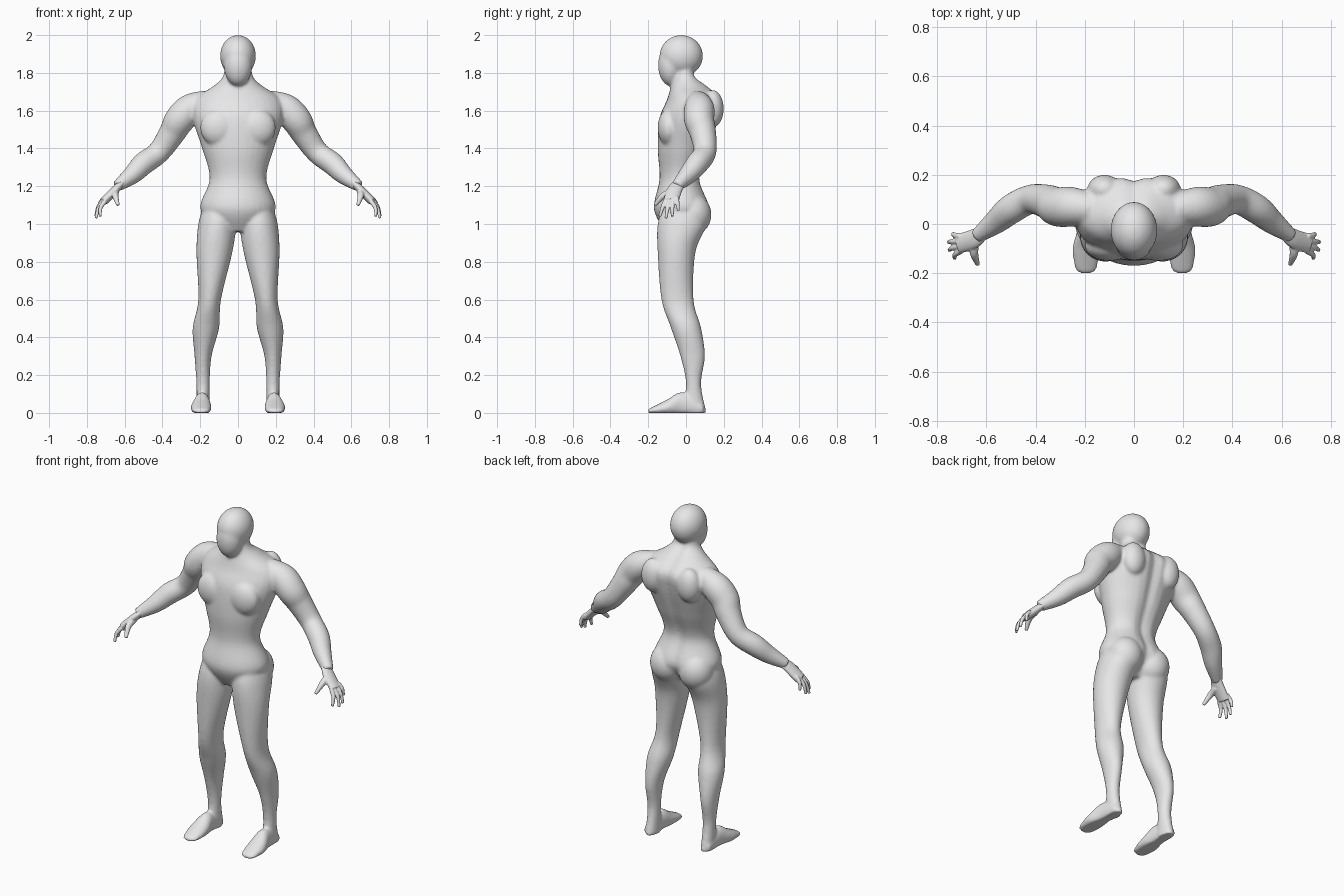
import bpy, bmesh
from math import sin, cos, pi, exp
from mathutils import Vector, Matrix

cube = bpy.data.objects.get("Cube")
if cube:
    bpy.data.objects.remove(cube)

SIDES = 32
GREY = (.8, .8, .8, 1)
skin = bpy.data.materials.new("light_grey")
skin.use_nodes = True
skin.diffuse_color = GREY
skin.node_tree.nodes["Principled BSDF"].inputs["Base Color"].default_value = GREY
circle = [(cos(2 * pi * i / SIDES), sin(2 * pi * i / SIDES)) for i in range(SIDES)]


def spline(rows, steps=6):
    """Resample rows of numbers with a smooth curve through them."""
    rows = [Vector(row) for row in rows]
    padded = [rows[0], *rows, rows[-1]]
    result = []
    for before, start, end, after in zip(padded, padded[1:], padded[2:], padded[3:]):
        leave, arrive = (end - before) / 2, (after - start) / 2
        for step in range(steps):
            t = step / steps
            ease = t * t * (3 - 2 * t)
            result.append(start.lerp(end, ease) + leave * (t * (1 - t) * (1 - t))
                          - arrive * (t * t * (1 - t)))
    return result + [rows[-1]]


def loft(bm, rings):
    """Skin a row of rings and close both ends."""
    loops = [[bm.verts.new(point) for point in ring] for ring in rings]
    for low, high in zip(loops, loops[1:]):
        for i in range(SIDES):
            bm.faces.new((low[i - 1], low[i], high[i], high[i - 1]))
    bm.faces.new(loops[0])
    bm.faces.new(loops[-1])


def stack(bm, rows, side=1, groove=0):
    """Level sections given by height, x limits and y limits."""
    rings = []
    for z, inner, outer, front, back in spline(rows):
        ring = []
        for c, s in circle:
            x = (inner + outer + c * (outer - inner)) / 2
            y = (front + back + s * (back - front)) / 2
            if s > 0:
                y -= groove * exp(-(x / .035) ** 2)
            ring.append((side * x, y, z))
        rings.append(ring)
    loft(bm, rings)


def tube(bm, rows, side=1, flatness=1):
    """Limb along a path given by points and a radius."""
    rows = spline(rows)
    centres = [row.xyz for row in rows]
    rings = []
    for i, row in enumerate(rows):
        ahead = centres[min(i + 1, len(rows) - 1)] - centres[max(i - 1, 0)]
        ahead.normalize()
        across = Vector((0, 1, 0))
        across = (across - ahead * across.dot(ahead)).normalized()
        normal = ahead.cross(across) * flatness
        ring = [centres[i] + (across * c + normal * s) * row.w for c, s in circle]
        rings.append([(side * point.x, point.y, point.z) for point in ring])
    loft(bm, rings)


def muscle(bm, centre, size):
    placement = Matrix.LocRotScale(Vector(centre), None, Vector(size))
    bmesh.ops.create_uvsphere(bm, u_segments=SIDES, v_segments=SIDES // 2, radius=1,
                              matrix=placement)


def finish(bm, name, voxel, smoothing):
    """Fuse the overlapping volumes into one smooth skin."""
    bmesh.ops.recalc_face_normals(bm, faces=bm.faces)
    mesh = bpy.data.meshes.new(name)
    bm.to_mesh(mesh)
    bm.free()
    mesh.materials.append(skin)
    mesh.shade_smooth()
    part = bpy.data.objects.new(name, mesh)
    bpy.context.collection.objects.link(part)
    fuse = part.modifiers.new("fuse", 'REMESH')
    fuse.mode = 'VOXEL'
    fuse.voxel_size = voxel
    fuse.use_smooth_shade = True
    relax = part.modifiers.new("relax", 'SMOOTH')
    relax.factor = .5
    relax.iterations = smoothing


body = bmesh.new()

# Torso and neck: height, half width, front, back
torso = [(.96, .1, -.11, .05), (1.08, .2, -.17, .13), (1.24, .15, -.14, .08),
         (1.4, .19, -.15, .13), (1.56, .24, -.14, .18), (1.66, .23, -.1, .19),
         (1.73, .13, -.08, .12), (1.78, .08, -.07, .06), (1.85, .07, -.06, .05)]
stack(body, [(z, -half, half, front, back) for z, half, front, back in torso], groove=.02)

# Head: skull and face
muscle(body, (0, -.025, 1.89), (.095, .115, .11))
muscle(body, (0, -.08, 1.84), (.075, .068, .11))

# Leg: height, inner, outer, front, back
leg = [(1.1, .03, .18, -.12, .09), (1, .01, .21, -.15, .11), (.85, .03, .22, -.15, .05),
       (.6, .09, .21, -.13, .04), (.45, .1, .24, -.08, .08), (.3, .14, .23, -.03, .1),
       (.15, .15, .22, 0, .08), (0, .15, .22, -.02, .11)]

# Foot: y, inner, outer, height
foot = [(.09, .16, .22, .05), (-.02, .15, .23, .11), (-.1, .14, .25, .07),
        (-.18, .15, .24, .03), (-.2, .17, .22, .02)]

# Arm from shoulder to wrist: point and radius
arm = [(.16, .06, 1.65, .06), (.25, .07, 1.61, .08), (.31, .07, 1.55, .08),
       (.35, .09, 1.48, .07), (.42, .1, 1.38, .06), (.5, .06, 1.32, .06),
       (.56, .01, 1.26, .05), (.64, -.05, 1.2, .03)]

for side in (1, -1):
    stack(body, leg, side)
    tube(body, arm, side)
    # Foot sections with a flat sole
    loft(body, [[(side * (inner + outer + c * (outer - inner)) / 2, y,
                  height * max(0, .4 + .6 * s)) for c, s in circle]
                for y, inner, outer, height in spline(foot)])
    # Buttock, chest and shoulder blade
    muscle(body, (side * .095, .035, 1.05), (.1, .1, .11))
    muscle(body, (side * .1, -.09, 1.51), (.1, .06, .1))
    muscle(body, (side * .12, .14, 1.61), (.07, .06, .1))
finish(body, "body", .008, 9)

# Hands
palm = [(.61, -.03, 1.22, .03), (.65, -.06, 1.18, .04), (.71, -.08, 1.12, .04)]
thumb = [(.65, -.07, 1.17, .02), (.65, -.12, 1.15, .017), (.635, -.165, 1.1, .009)]
for side, name in ((1, "left_hand"), (-1, "right_hand")):
    hand = bmesh.new()
    tube(hand, palm, side, flatness=.55)
    tube(hand, thumb, side)
    # Fingers from the smallest to the first
    for i in range(4):
        base = Vector((.705, -.05 - .02 * i, 1.14 - .007 * i, .013))
        tip = Vector((.755 - .01 * (i - 1.4) ** 2, -.04 - .033 * i,
                      1.03 + .01 * (i - 2) ** 2, .008))
        knuckle = base.lerp(tip, .5) + Vector((.01, 0, .006, 0))
        tube(hand, [base, knuckle, tip], side)
    finish(hand, name, .004, 4)
